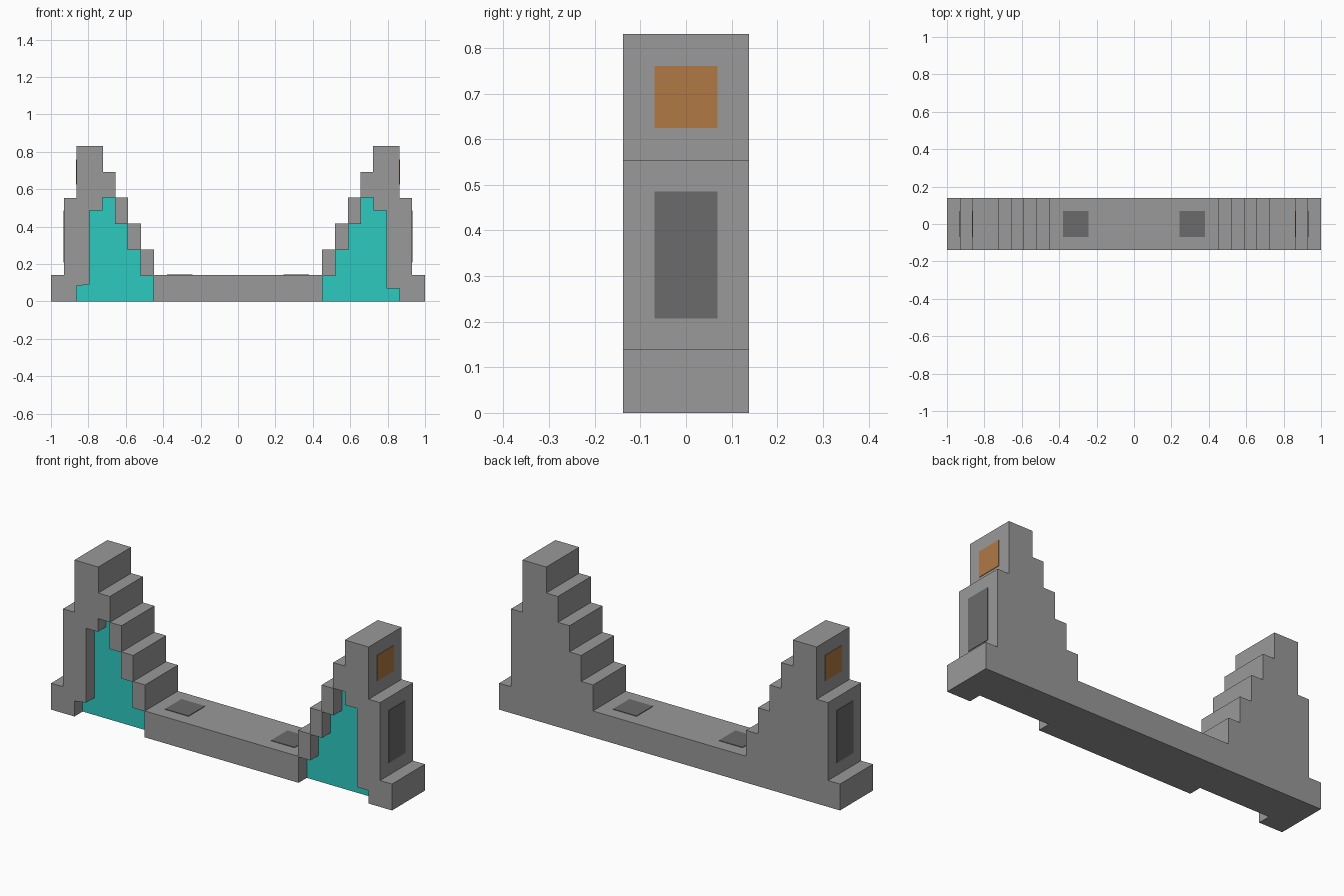
import bpy, bmesh

if "Cube" in bpy.data.objects:
    bpy.data.objects.remove(bpy.data.objects["Cube"])

Y_FRONT, Y_BACK, Y_ALCOVE = -0.138, 0.138, -0.069


def material(name, rgb):
    m = bpy.data.materials.new(name)
    m.diffuse_color = (*rgb, 1)
    m.use_nodes = True
    m.node_tree.nodes["Principled BSDF"].inputs["Base Color"].default_value = m.diffuse_color
    return m


GREY = material("stone grey", (0.32, 0.32, 0.32))
TEAL = material("teal", (0.027, 0.59, 0.53))
DARK = material("dark grey", (0.147, 0.147, 0.147))
ORANGE = material("orange", (0.44, 0.19, 0.06))


def extrude_profile(name, pts, y0, y1):
    """Solid made from an x-z outline swept along y."""
    bm = bmesh.new()
    face = bm.faces.new([bm.verts.new((x, y0, z)) for x, z in pts])
    new = bmesh.ops.extrude_face_region(bm, geom=[face])["geom"]
    bmesh.ops.translate(bm, vec=(0, y1 - y0, 0),
                        verts=[v for v in new if isinstance(v, bmesh.types.BMVert)])
    bmesh.ops.recalc_face_normals(bm, faces=bm.faces)
    me = bpy.data.meshes.new(name)
    bm.to_mesh(me)
    bm.free()
    ob = bpy.data.objects.new(name, me)
    bpy.context.collection.objects.link(ob)
    return ob


def plate(name, mat, center, size):
    """Thin coloured panel."""
    bpy.ops.mesh.primitive_cube_add(size=1, location=center)
    ob = bpy.context.object
    ob.name = name
    ob.scale = size
    ob.data.materials.append(mat)


# Stepped outline of one half, from the outer foot to the inner stair
half = [(1, 0), (1, 0.14), (0.93, 0.14), (0.93, 0.553), (0.863, 0.553), (0.863, 0.83),
        (0.723, 0.83), (0.723, 0.692), (0.655, 0.692), (0.655, 0.555), (0.587, 0.555),
        (0.587, 0.416), (0.518, 0.416), (0.518, 0.278), (0.449, 0.278), (0.449, 0.14)]
body = extrude_profile("stepped_body", half + [(-x, z) for x, z in reversed(half)],
                       Y_FRONT, Y_BACK)
body.data.materials.append(GREY)
body.data.materials.append(TEAL)

# Stepped alcoves cut into the front of both towers
for side, foot_out, foot_in in ((1, 0.069, 0.069), (-1, 0.082, 0.092)):
    alcove = [(0.863, -0.1), (0.863, foot_out), (0.794, foot_in), (0.794, 0.486),
              (0.725, 0.486), (0.725, 0.556), (0.658, 0.556), (0.658, 0.413),
              (0.59, 0.413), (0.59, 0.275), (0.521, 0.275), (0.521, 0.137),
              (0.452, 0.137), (0.452, -0.1)]
    cutter = extrude_profile("alcove_cutter", [(side * x, z) for x, z in alcove],
                             Y_FRONT - 0.1, Y_ALCOVE)
    mod = body.modifiers.new("alcove", "BOOLEAN")
    mod.operation = "DIFFERENCE"
    mod.solver = "EXACT"
    mod.object = cutter
    bpy.context.view_layer.objects.active = body
    bpy.ops.object.modifier_apply(modifier=mod.name)
    bpy.data.objects.remove(cutter)

# Teal on the alcove back walls only
for p in body.data.polygons:
    recessed = p.normal.y < -0.9 and abs(p.center.y - Y_ALCOVE) < 0.01
    p.material_index = 1 if recessed else 0

# Painted panels on the outer tower sides and on the deck
for s, tag in ((1, "right"), (-1, "left")):
    plate("upper_panel_" + tag, ORANGE, (s * 0.863, 0, 0.692), (0.006, 0.138, 0.136))
    plate("lower_panel_" + tag, DARK, (s * 0.93, 0, 0.346), (0.006, 0.138, 0.278))
    plate("deck_panel_" + tag, DARK, (s * 0.311, 0, 0.14), (0.138, 0.138, 0.006))
